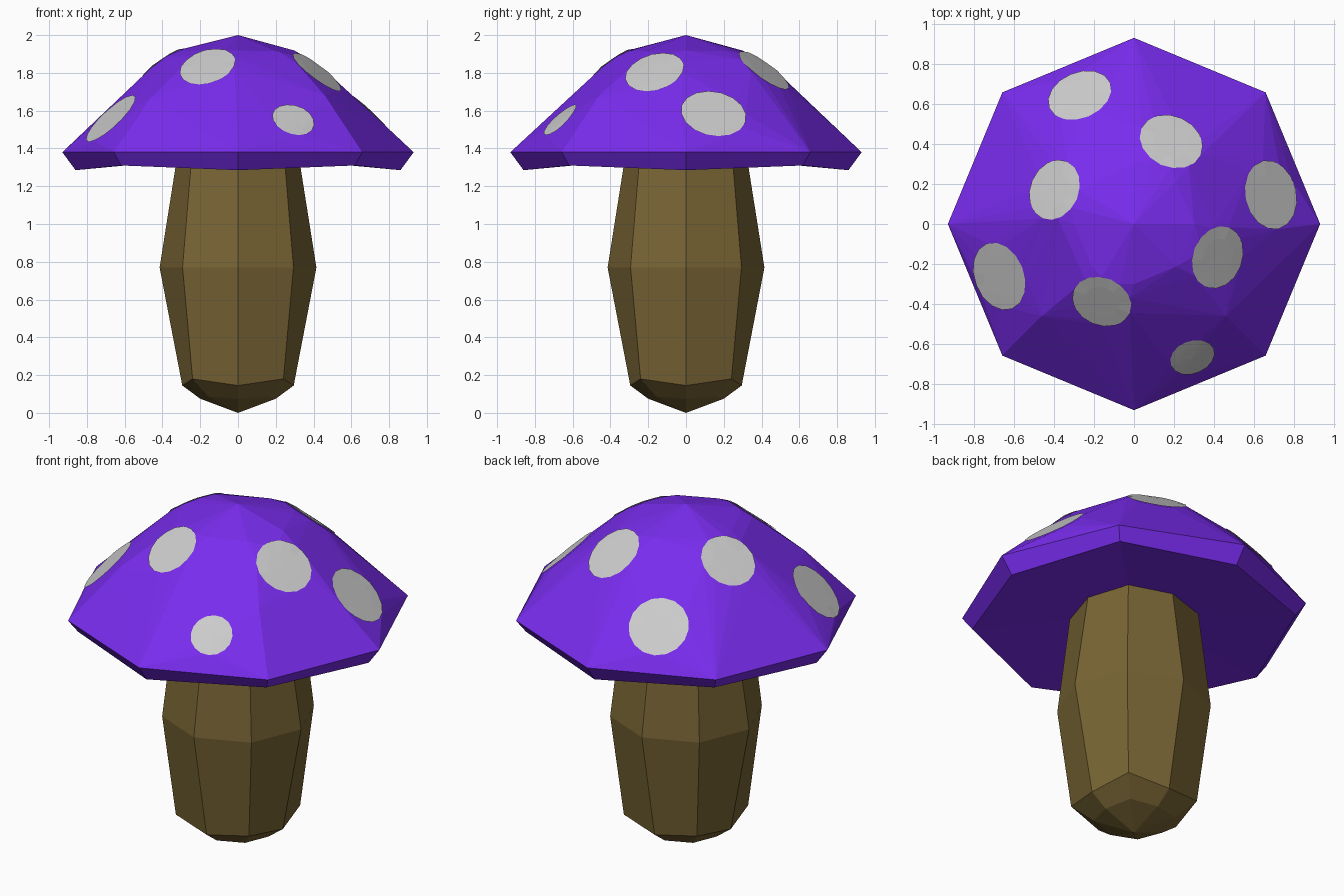
import bpy, bmesh
from math import sin, cos, pi, atan2, radians
from mathutils import Vector
from mathutils.bvhtree import BVHTree

if "Cube" in bpy.data.objects:
    bpy.data.objects.remove(bpy.data.objects["Cube"])


def material(name, rgb):
    m = bpy.data.materials.new(name)
    m.diffuse_color = (*rgb, 1)
    m.use_nodes = True
    m.node_tree.nodes["Principled BSDF"].inputs["Base Color"].default_value = m.diffuse_color
    return m


def finish(bm, name, mat):
    me = bpy.data.meshes.new(name)
    bm.to_mesh(me)
    ob = bpy.data.objects.new(name, me)
    bpy.context.collection.objects.link(ob)
    me.materials.append(mat)
    return ob


def ring(bm, axis, diag):
    """Eight points; axis and diagonal corners have their own (radius, z)."""
    out = []
    for i in range(8):
        r, z = diag if i % 2 else axis
        out.append(bm.verts.new((r * cos(i * pi / 4), r * sin(i * pi / 4), z)))
    return out


def bridge(bm, a, b):
    for i in range(8):
        j = (i + 1) % 8
        bm.faces.new((a[i], a[j], b[j], b[i]))


def close(bm, a, z):
    tip = bm.verts.new((0, 0, z))
    for i in range(8):
        bm.faces.new((a[i], a[(i + 1) % 8], tip))


purple = material("cap_purple", (0.19, 0.025, 0.85))
brown = material("stem_brown", (0.19, 0.13, 0.035))
white = material("spot_white", (0.65, 0.65, 0.65))

# Stem: bulging octagon with a faceted, pointed base
bm = bmesh.new()
profile = [((0.20, 0.075), (0.22, 0.085)), ((0.295, 0.145), (0.34, 0.18)),
           ((0.415, 0.77), (0.415, 0.77)), ((0.32, 1.37), (0.345, 1.37))]
rings = [ring(bm, *p) for p in profile]
for a, b in zip(rings, rings[1:]):
    bridge(bm, a, b)
close(bm, rings[0], 0.0)
close(bm, rings[-1], 1.37)
bmesh.ops.recalc_face_normals(bm, faces=bm.faces)
finish(bm, "stem", brown)

# Spots: x, y, z, radius, tilt in degrees
SPOTS = [(-0.27, 0.64, 1.585, 0.165, 46), (0.185, 0.41, 1.81, 0.163, 39),
         (-0.395, 0.17, 1.83, 0.155, 39), (0.68, 0.145, 1.58, 0.175, 43),
         (-0.67, -0.26, 1.555, 0.175, 45), (0.415, -0.165, 1.80, 0.16, 40),
         (-0.16, -0.385, 1.83, 0.152, 39), (0.29, -0.66, 1.545, 0.115, 43)]


def spot_frame(x, y, z, r, tilt):
    a, t = atan2(y, x), radians(tilt)
    n = Vector((cos(a) * sin(t), sin(a) * sin(t), cos(t)))
    u = Vector((-sin(a), cos(a), 0))
    return Vector((x, y, z)), n, u, n.cross(u)


def disc_points(spot, scale=1.0, count=16):
    c, n, u, v = spot_frame(*spot)
    r = spot[3] * scale
    return [c + r * (cos(2 * pi * i / count) * u + sin(2 * pi * i / count) * v)
            for i in range(count)]


# Cap dome: faceted skin stretched over the rim, crown and spot facets
bm = bmesh.new()
ring(bm, (0.93, 1.38), (0.93, 1.38))
ring(bm, (0.30, 1.918), (0.30, 1.915))
for p in [(0, 0, 2.0), (0.46, -0.46, 1.68), (-0.46, -0.46, 1.67), (0, -0.5, 1.755)]:
    bm.verts.new(p)
for s in SPOTS:
    for p in disc_points(s, 1.0, 10):
        bm.verts.new(p)
res = bmesh.ops.convex_hull(bm, input=bm.verts)
bmesh.ops.delete(bm, geom=[v for v in bm.verts if not v.link_faces], context='VERTS')
low = [f for f in bm.faces if all(v.co.z < 1.381 for v in f.verts)]
bmesh.ops.delete(bm, geom=low, context='FACES')
bm.normal_update()
tree = BVHTree.FromBMesh(bm)

# Cap lip and underside
rim = ring(bm, (0.93, 1.38), (0.93, 1.38))
lip = ring(bm, (0.86, 1.285), (0.875, 1.31))
inner = ring(bm, (0.31, 1.345), (0.31, 1.345))
bridge(bm, rim, lip)
bridge(bm, lip, inner)
close(bm, inner, 1.35)
bmesh.ops.remove_doubles(bm, verts=bm.verts, dist=0.001)
bmesh.ops.recalc_face_normals(bm, faces=bm.faces)
finish(bm, "cap", purple)

# Spots laid onto the dome
for k, s in enumerate(SPOTS):
    c, n, u, v = spot_frame(*s)

    def lay(p):
        hit = tree.ray_cast(p + n * 0.3, -n)[0]
        return (hit if hit is not None else p) + n * 0.006

    bm = bmesh.new()
    mid = bm.verts.new(lay(c))
    half = [bm.verts.new(lay(p)) for p in disc_points(s, 0.6)]
    edge = [bm.verts.new(lay(p)) for p in disc_points(s)]
    for i in range(16):
        j = (i + 1) % 16
        bm.faces.new((mid, half[i], half[j]))
        bm.faces.new((half[i], edge[i], edge[j], half[j]))
    bm.normal_update()
    finish(bm, f"spot_{k + 1}", white)
